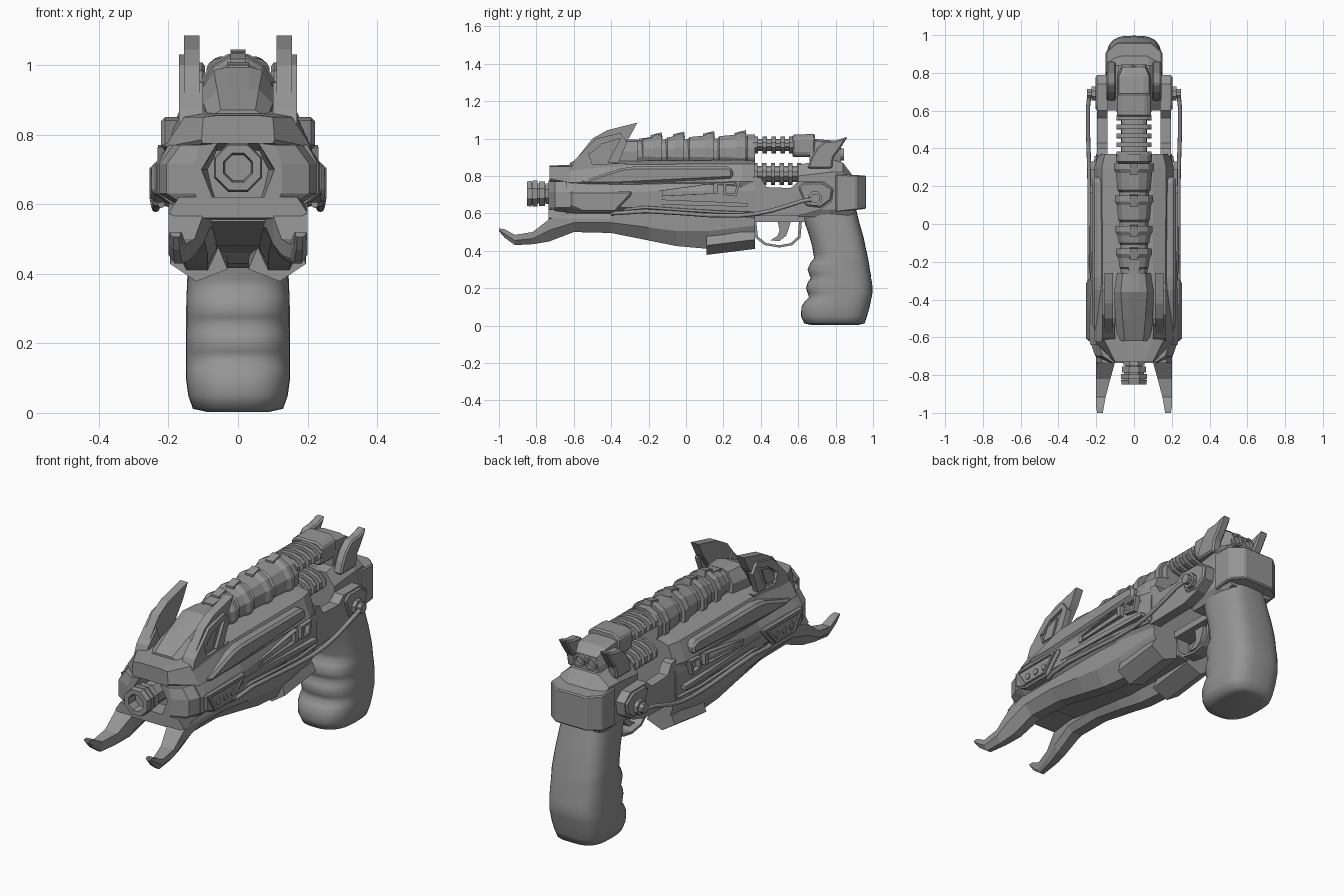
import bpy, bmesh, math
from mathutils import Vector

metal = bpy.data.materials.new("gunmetal grey")
metal.diffuse_color = (0.3, 0.3, 0.3, 1)


def finish(name, bm, mirror=False, smooth=0, bevel=0):
    bmesh.ops.recalc_face_normals(bm, faces=bm.faces)
    me = bpy.data.meshes.new(name)
    bm.to_mesh(me)
    bm.free()
    me.materials.append(metal)
    ob = bpy.data.objects.new(name, me)
    bpy.context.collection.objects.link(ob)
    if bevel:
        m = ob.modifiers.new("Bevel", 'BEVEL')
        m.width, m.segments = bevel, 1
    if mirror:
        ob.modifiers.new("Mirror", 'MIRROR').use_mirror_merge = False
    if smooth:
        bpy.ops.object.select_all(action='DESELECT')
        ob.select_set(True)
        bpy.context.view_layer.objects.active = ob
        bpy.ops.object.shade_smooth_by_angle(angle=math.radians(smooth))
    return ob


def loft(name, rings, **kw):
    """Skin closed rings of 3D points and cap both ends."""
    bm = bmesh.new()
    vs = [[bm.verts.new(p) for p in r] for r in rings]
    n = len(rings[0])
    for a, b in zip(vs, vs[1:]):
        for i in range(n):
            j = (i + 1) % n
            bm.faces.new((a[i], a[j], b[j], b[i]))
    bm.faces.new(vs[0])
    bm.faces.new(vs[-1])
    return finish(name, bm, **kw)


def hull(name, sections, **kw):
    """Symmetric loft along y; each section is (y, half outline of (x, z))."""
    return loft(name, [[(x, y, z) for x, z in h] + [(-x, y, z) for x, z in h[::-1]]
                       for y, h in sections], **kw)


def prism(name, yz, x0, x1, mirror=True, **kw):
    """Side profile extruded across x."""
    return loft(name, [[(x, y, z) for y, z in yz] for x in (x0, x1)], mirror=mirror, **kw)


def lathe(name, prof, z, n=12, sx=1, **kw):
    """Turned part along y from (y, radius) points."""
    t = [2 * math.pi * (i + .5) / n for i in range(n)]
    return loft(name, [[(r * sx * math.cos(a), y, z + r * math.sin(a)) for a in t]
                       for y, r in prof], **kw)


def disc(name, x0, x1, y, z, r, n=8):
    return prism(name, [(y + r * math.cos(2 * math.pi * (i + .5) / n),
                         z + r * math.sin(2 * math.pi * (i + .5) / n)) for i in range(n)], x0, x1)


def frame(name, q, k, x0, x1):
    """Hollow frame around a side-profile polygon."""
    c = sum((Vector(p) for p in q), Vector((0, 0))) / len(q)
    inner = [tuple(c + (Vector(p) - c) * k) for p in q]
    for i in range(len(q)):
        j = (i + 1) % len(q)
        prism(name, [q[i], q[j], inner[j], inner[i]], x0, x1)


def ribs(y0, y1, count, big, small):
    """Stepped profile alternating large and small radii."""
    s = (y1 - y0) / (2 * count)
    out = []
    for i in range(2 * count):
        r = big if i % 2 == 0 else small
        out += [(y0 + i * s, r), (y0 + (i + 1) * s, r)]
    return out


def tube(name, pts, r, sides=8):
    """Mirrored cable through points, running mostly along y."""
    rings = []
    for i, p in enumerate(pts):
        d = Vector(pts[min(i + 1, len(pts) - 1)]) - Vector(pts[max(i - 1, 0)])
        u = d.cross(Vector((1, 0, 0))).normalized()
        v = d.cross(u).normalized()
        rings.append([Vector(p) + r * (u * math.cos(2 * math.pi * k / sides) +
                                       v * math.sin(2 * math.pi * k / sides)) for k in range(sides)])
    return loft(name, rings, mirror=True, smooth=50)


# Receiver: lower shell, front cheeks around the muzzle recess, chin, upper shell
hull("lower_shell", [
    (-.64, [(.19, .60), (.23, .63), (.23, .715), (.20, .77)]),
    (-.60, [(.20, .60), (.24, .63), (.24, .715), (.20, .77)]),
    (-.29, [(.20, .60), (.23, .63), (.23, .715), (.20, .77)]),
    (.10, [(.19, .59), (.215, .62), (.215, .72), (.20, .78)]),
    (.37, [(.18, .57), (.20, .61), (.20, .72), (.19, .78)])])
loft("cheek", [[(i0, y, .61), (o0, y, .605), (o1, y, .63), (o1, y, .715), (o0, y, .77), (i1, y, .775),
                (i2, y, .70)] for y, i0, i1, i2, o0, o1 in
               ((-.735, .07, .06, .105, .11, .125), (-.70, .07, .06, .10, .165, .205),
                (-.60, .06, .05, .08, .20, .24))], mirror=True)
hull("chin", [(-.735, [(.17, .56), (.20, .575), (.17, .62)]),
              (-.40, [(.17, .55), (.20, .57), (.20, .62)])])
hull("upper_shell", [
    (-.73, [(.10, .775), (.105, .785), (.10, .85), (.06, .855)]),
    (-.62, [(.19, .75), (.21, .765), (.155, .85), (.10, .86)]),
    (-.40, [(.20, .74), (.215, .76), (.165, .86), (.10, .88)]),
    (.30, [(.20, .74), (.21, .77), (.17, .865), (.10, .885)]),
    (.37, [(.18, .74), (.19, .77), (.155, .865), (.10, .88)])])
# Long side pods, framed slots and lower strip
prism("side_pod", [(-.57, .77), (-.53, .755), (-.38, .755), (.25, .787), (.25, .835), (.22, .85),
                   (-.28, .85), (-.35, .84), (-.50, .79)], .16, .222, bevel=.012)
frame("slot_frame", [(-.15, .69), (.17, .705), (.17, .765), (-.15, .72)], .85, .19, .232)
frame("hatch_frame", [(.20, .70), (.27, .69), (.29, .77), (.20, .765)], .65, .19, .23)
prism("side_strip", [(-.29, .65), (.33, .635), (.33, .655), (-.29, .68)], .19, .232)

# Front vent pods with three studs
prism("vent_pod", [(-.62, .635), (-.55, .605), (-.38, .605), (-.29, .70), (-.29, .72), (-.62, .72)],
      .18, .248, bevel=.01)
frame("vent_frame", [(-.61, .705), (-.55, .615), (-.39, .615), (-.31, .705)], .85, .24, .255)
for y in (-.52, -.46, -.40):
    disc("vent_stud", .24, .254, y, .655, .017)

# Muzzle with recessed bore
lathe("muzzle", [(-.62, .06), (-.75, .06), (-.75, .05), (-.755, .05), (-.755, .07), (-.785, .07),
                 (-.785, .058), (-.795, .058), (-.795, .075), (-.82, .075), (-.82, .066), (-.825, .066),
                 (-.825, .075), (-.85, .07), (-.85, .045), (-.80, .04)], .705, n=8)

# Upper barrel: sloped snout and overlapping armour bands
hull("snout", [
    (-.62, [(.09, .82), (.085, .85), (.05, .87), (.03, .87)]),
    (-.50, [(.10, .82), (.10, .89), (.06, .93), (.03, .93)]),
    (-.36, [(.105, .82), (.105, .93), (.07, .985), (.03, .995)]),
    (-.26, [(.09, .82), (.09, .93), (.06, .985), (.03, .995)])])
lathe("barrel_core", [(-.36, .07), (-.26, .075), (.37, .085)], .92, n=12)
for y0, y1, r in ((-.27, -.13, .083), (-.14, -.01, .087), (-.02, .15, .09), (.14, .32, .095)):
    lathe("barrel_band", [(y0 + .03, r - .015), (y0 + .04, r - .004), (y1 - .05, r + .004),
                          (y1 - .03, r + .016), (y1, r + .014), (y1, r - .02)], .925, n=12)
    prism("band_clip", [(y1 - .06, 1.0), (y1 - .06, .935 + r), (y1, .95 + r), (y1 + .005, 1.0)],
          -.022, .022, mirror=False)
lathe("barrel_rear_ring", [(.32, .08), (.33, .10), (.37, .10), (.37, .06)], .925, n=12)
prism("snout_badge", [(-.25, .97), (-.25, 1.0), (-.14, 1.012), (-.14, .97)], -.03, .03, mirror=False)

# Ribbed couplings and rear cylinder
lathe("upper_coupling", ribs(.36, .60, 5, .048, .034) + [(.60, .034)], .965, n=12, sx=2)
lathe("lower_coupling", ribs(.36, .64, 6, .06, .045) + [(.64, .045)], .81, n=12, sx=1.6)
hull("rear_cylinder", [(.57, [(.07, .90), (.09, .92), (.09, 1.0), (.06, 1.02)]),
                       (.69, [(.07, .90), (.09, .92), (.09, 1.0), (.06, 1.025)])], bevel=.008)
hull("rear_bridge", [(.66, [(.09, .84), (.09, .92), (.08, .99), (.05, 1.0)]),
                     (.78, [(.09, .84), (.09, .92), (.08, .98), (.05, .99)]),
                     (.83, [(.07, .86), (.07, .90), (.06, .95), (.04, .95)])])
for x in (-.035, .035):
    lathe("rear_nozzle", [(.80, .035), (.845, .033), (.845, .022), (.82, .02)], .915).location.x = x

# Rear horns
prism("rear_horn", [(.65, .84), (.67, .90), (.70, .95), (.74, .985), (.80, .99), (.865, 1.01),
                    (.82, .94), (.79, .90), (.78, .84)], .095, .145, bevel=.008)

# Front fins: swept blade, thick base and raised frame
prism("fin_blade", [(-.59, .84), (-.58, .90), (-.50, 1.0), (-.42, 1.045), (-.26, 1.085),
                    (-.30, 1.01), (-.36, .93), (-.40, .85)], .11, .155)
prism("fin_base", [(-.62, .83), (-.60, .88), (-.53, .95), (-.50, .86), (-.32, .87), (-.34, .83)], .10, .17)
prism("fin_frame_top", [(-.55, .93), (-.48, 1.0), (-.35, 1.03), (-.35, 1.0), (-.45, .97), (-.51, .92)], .14, .17)
prism("fin_frame_back", [(-.35, 1.03), (-.35, 1.0), (-.42, .87), (-.36, .87), (-.315, .98)], .14, .17)
prism("fin_insert", [(-.51, .88), (-.47, .95), (-.40, .97), (-.44, .88)], .14, .162)

# Lower jaws with prongs: y, inner x, outer x, bottom, edge line, top
jaw = [(-1.0, .165, .195, .505, .512, .52), (-.97, .16, .20, .47, .49, .515),
       (-.915, .15, .20, .43, .455, .485), (-.82, .125, .20, .435, .465, .50),
       (-.73, .10, .20, .45, .51, .57), (-.60, .08, .20, .50, .55, .61),
       (-.40, .07, .20, .495, .55, .61), (-.20, .06, .20, .455, .525, .61),
       (-.05, .06, .20, .425, .505, .60), (.12, .06, .195, .41, .505, .60),
       (.37, .06, .18, .43, .535, .60)]
loft("jaw", [[(a, y, t), (b, y, t), (b, y, m), (b - (b - a) * .35, y, lo),
              (a + (b - a) * .2, y, lo), (a, y, lo + (t - lo) * .3)] for y, a, b, lo, m, t in jaw],
     mirror=True)
hull("belly", [(-.55, [(.09, .55), (.12, .62)]), (-.1, [(.09, .48), (.12, .62)]),
               (.37, [(.09, .46), (.12, .62)])])
# Canted feet behind the jaws
loft("jaw_foot", [[(.12, y, z0), (.195, y, z0 + .05), (.175, y, .50), (.07, y, .51), (.03, y, z0 + .035)]
                  for y, z0 in ((.11, .378), (.37, .41))], mirror=True)

# Open rear frame rails, side brackets and cable bosses
prism("side_bracket", [(.36, .80), (.40, .79), (.43, .74), (.56, .735), (.60, .77), (.74, .77), (.79, .73),
                       (.78, .66), (.72, .62), (.62, .59), (.36, .585)], .14, .195)
prism("bracket_plate", [(.60, .74), (.63, .765), (.73, .765), (.785, .73), (.775, .67), (.72, .63),
                        (.64, .64)], .18, .205, bevel=.008)
disc("cable_boss", .19, .225, .69, .68, .04)
disc("cable_plug", .22, .248, .69, .68, .026)
tube("side_cable", [(.235, .70, .68), (.243, .62, .665), (.243, .55, .643), (.243, .47, .618), (.24, .38, .598),
                    (.237, .28, .588), (.235, .12, .590), (.235, -.05, .602), (.235, -.22, .612),
                    (.235, -.34, .603), (.22, -.40, .60)], .011)
tube("lower_cable", [(.20, .36, .60), (.22, .20, .605), (.226, 0, .617), (.23, -.22, .632), (.22, -.33, .62)], .008)

# Rear block and collar
hull("rear_block", [(.60, [(.12, .58), (.14, .62), (.14, .80), (.09, .86)]),
                    (.77, [(.12, .58), (.145, .62), (.145, .82), (.09, .89)]),
                    (.84, [(.12, .58), (.145, .62), (.14, .82), (.08, .87)]),
                    (.90, [(.12, .60), (.14, .64), (.13, .76), (.07, .79)])])
plan = [(.15, .80), (.15, .91), (.09, .962), (-.09, .962), (-.15, .91), (-.15, .80)]
loft("rear_collar", [[(x, y, z + (y - .8) * k) for x, y in plan]
                     for z, k in ((.605, .12), (.81, -.05))], bevel=.006)

# Grip with finger swells: z, front, back, half width
rows = [(.003, .67, .92, .09), (.012, .632, .955, .13), (.05, .615, .968, .143), (.10, .617, .982, .15),
        (.13, .635, .988, .15), (.152, .657, .993, .15), (.175, .650, .997, .15), (.20, .642, .997, .15),
        (.23, .650, .995, .15), (.252, .667, .99, .149), (.275, .658, .988, .149), (.30, .650, .983, .149),
        (.335, .665, .978, .148), (.36, .685, .973, .147), (.385, .681, .968, .146), (.42, .675, .96, .144),
        (.47, .662, .95, .14), (.54, .638, .93, .135), (.60, .62, .915, .13), (.66, .62, .90, .125)]
grip = []
for z, y0, y1, w in rows:
    ring = []
    for i in range(32):
        a = 2 * math.pi * i / 32
        c, s = math.cos(a), math.sin(a)
        e = .62 if s > 0 else .78
        ring.append((w * math.copysign(abs(c) ** e, c),
                     (y0 + y1) / 2 + (y1 - y0) / 2 * math.copysign(abs(s) ** e, s), z))
    grip.append(ring)
loft("grip", grip, smooth=75)

# Trigger and guard
guard = [(.36, .565), (.37, .47), (.42, .43), (.50, .417), (.57, .43), (.612, .47), (.62, .56)]
cen = Vector((.49, .52))
inner = [tuple(cen + (Vector(p) - cen) * .88) for p in guard]
for i in range(len(guard) - 1):
    prism("trigger_guard", [guard[i], guard[i + 1], inner[i + 1], inner[i]], -.035, .035, mirror=False)
prism("guard_bridge", [(.36, .555), (.36, .59), (.66, .59), (.66, .555)], -.05, .05, mirror=False)
prism("trigger", [(.49, .56), (.50, .51), (.49, .48), (.45, .455), (.50, .452), (.535, .48), (.55, .52),
                  (.56, .56)], -.02, .02, mirror=False)
